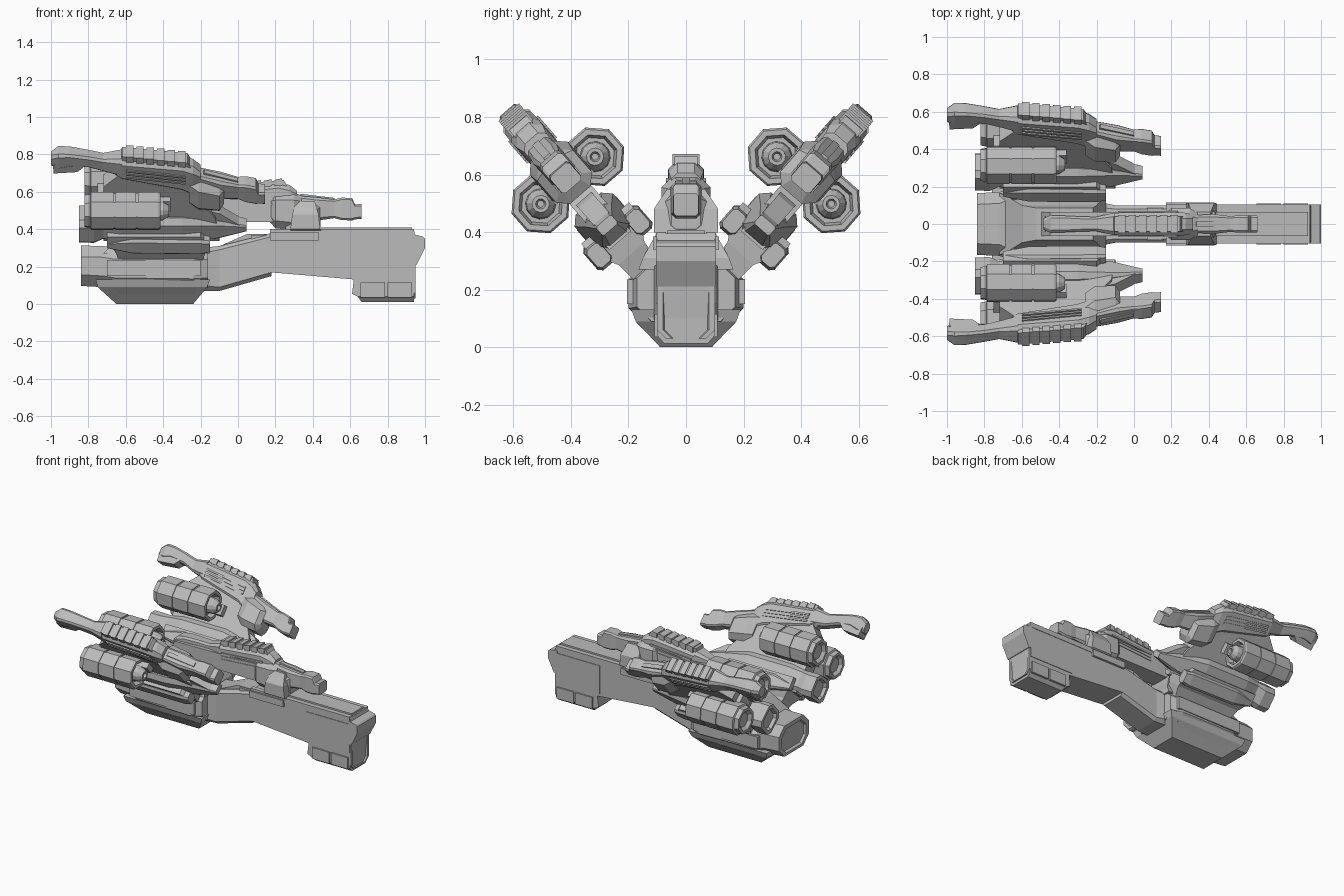
import bpy, bmesh, math

grey = bpy.data.materials.new("hull grey")
grey.diffuse_color = (0.5, 0.5, 0.5, 1)


# --- frames: map local (x, sideways v, outward t) to the world
def world(x, v, t):
    return (x, v, t)


def centre_arm(x, v, t):
    return (x + 0.515, v, t + 0.21 * (x + 0.44) - 0.035)


def side_arm(s):
    return lambda x, v, t: (x, s * (0.15 + 0.656 * t + 0.755 * v), 0.28 + 0.755 * t - 0.656 * v)


def finish(name, bm):
    bmesh.ops.recalc_face_normals(bm, faces=bm.faces)
    me = bpy.data.meshes.new(name)
    bm.to_mesh(me)
    bm.free()
    me.materials.append(grey)
    ob = bpy.data.objects.new(name, me)
    bpy.context.collection.objects.link(ob)
    return ob


def skin(name, rings):
    """Join rings of points into a closed solid."""
    bm = bmesh.new()
    rs = [[bm.verts.new(p) for p in r] for r in rings]
    n = len(rs[0])
    for a, b in zip(rs, rs[1:]):
        for i in range(n):
            bm.faces.new((a[i], a[(i + 1) % n], b[(i + 1) % n], b[i]))
    bm.faces.new(rs[0])
    bm.faces.new(rs[-1])
    return finish(name, bm)


def loft(name, sections, F=world, v=0.0):
    """Sections along x: (x, centre t, half width, half height, chamfer)."""
    rings = []
    for x, t, w, h, c in sections:
        pts = [(w, h - c), (w - c, h), (c - w, h), (-w, h - c),
               (-w, c - h), (c - w, -h), (w - c, -h), (w, c - h)]
        rings.append([F(x, v + a, t + b) for a, b in pts])
    return skin(name, rings)


def stack(name, layers, F=world):
    """Rectangles piled along t: (t, x0, x1, half width)."""
    return skin(name, [[F(x0, -w, t), F(x1, -w, t), F(x1, w, t), F(x0, w, t)] for t, x0, x1, w in layers])


def box(name, x0, x1, v0, v1, t0, t1, F=world):
    return skin(name, [[F(x, v0, t0), F(x, v1, t0), F(x, v1, t1), F(x, v0, t1)] for x in (x0, x1)])


def slab(name, profile, y0, y1, F=world):
    """Side profile (x, t) pulled across v."""
    return skin(name, [[F(x, y, t) for x, t in profile] for y in (y0, y1)])


def tube(name, stations, F, v, t, n=8):
    """Turned part: stations (x, radius)."""
    return skin(name, [[F(x, v + r * math.cos((i + .5) * 2 * math.pi / n),
                          t + r * math.sin((i + .5) * 2 * math.pi / n)) for i in range(n)]
                       for x, r in stations])


# --- rear hull with shallow exhaust, keel and panels
loft("rear_hull", [(-.825, .2, .125, .075, .04), (-.84, .2, .135, .085, .05), (-.84, .205, .165, .108, .06),
                   (-.72, .2, .17, .11, .06), (-.66, .19, .195, .11, .06), (-.24, .185, .2, .11, .06),
                   (-.16, .19, .17, .10, .05)])
stack("keel", [(.13, -.76, -.15, .19), (.09, -.75, -.165, .175), (.0, -.65, -.24, .09)])
for s, side in ((1, "left"), (-1, "right")):
    box("hull_panel_" + side, -.70, -.2, s * .18, s * .205, .15, .235)
    skin("keel_panel_" + side, [[(-.66, s * y, .085), (-.22, s * y, .085), (-.25, s * (y - .055), .03),
                                 (-.62, s * (y - .055), .03)] for y in (.15, .172)])
stack("rear_spine", [(.27, -.72, -.15, .165), (.31, -.68, -.15, .15), (.40, -.6, -.2, .10), (.45, -.52, -.22, .085)])

# --- neck
loft("neck", [(-.2, .185, .12, .115, .03), (-.1, .19, .10, .12, .02), (.18, .265, .10, .115, .02)])
slab("neck_fairing", [(-.12, .3), (.05, .375), (.18, .375), (.18, .3)], -.07, .07)
for s, side in ((1, "left"), (-1, "right")):
    box("neck_hatch_" + side, .07, .16, s * .06, s * .085, .31, .37)

# --- nose block with lip, top plates and side rails
slab("nose", [(.17, .17), (.17, .385), (.2, .395), (.94, .395), (.95, .36), (.95, .21), (.94, .1), (.64, .13)],
     -.1, .1)
slab("nose_brow", [(.93, .375), (.99, .36), (1.0, .35), (1.0, .30), (.955, .21), (.93, .21)], -.105, .105)
skin("nose_rim", [[(x, y, z) for y, z in ((-w, .22), (w, .22), (w, .06), (w - .03, .03), (.03 - w, .03), (-w, .06))]
                  for x, w in ((.93, .1), (.95, .1), (.95, .08), (.94, .075))])
box("nose_top_plate", .28, .93, -.065, .065, .39, .408)
for s, side in ((1, "left"), (-1, "right")):
    box("nose_rail_" + side, .17, .94, s * .07, s * .103, .365, .40)
    box("nose_front_panel_" + side, .60, .94, s * .09, s * .104, .15, .35)
    box("nose_side_block_" + side, .17, .43, s * .09, s * .115, .34, .385)
    for i in range(2):
        box("chin_panel_%s_%d" % (side, i), .655 + i * .145, .785 + i * .145, s * .08, s * .11, .035, .115)
stack("chin", [(.14, .62, .94, .1), (.055, .61, .94, .1), (.04, .64, .94, .1), (.012, .66, .94, .075)])


# --- weapon arm, shared by the centre and both sides
def arm(tag, F):
    loft("arm_tail_" + tag, [(-1.0, .66, .03, .035, .015), (-.96, .668, .047, .052, .015),
                             (-.9, .675, .045, .042, .012), (-.8, .66, .04, .037, .012),
                             (-.72, .635, .038, .042, .012), (-.62, .63, .06, .06, .02)], F)
    slab("arm_tail_hook_" + tag, [(-.99, .65), (-.985, .59), (-.86, .6), (-.82, .64)], -.042, .042, F)
    loft("arm_body_" + tag, [(-.68, .63, .035, .045, .015), (-.62, .615, .06, .075, .03),
                             (-.3, .56, .062, .095, .03), (-.24, .53, .06, .1, .03),
                             (-.2, .5, .05, .09, .02)], F)
    # ridge plate with teeth
    slab("arm_ridge_" + tag, [(-.63, .66), (-.62, .708), (-.27, .662), (-.24, .6)], -.04, .04, F)
    for i in range(6):
        x = -.6 + i * .056
        t = .705 - (i * .056 + .02) * .132
        box("ridge_tooth_%s_%d" % (tag, i), x, x + .04, -.047, .047, t - .03, t + .008, F)
    for s in (1, -1):
        for j in range(3):
            slab("arm_slat_%s_%d_%d" % (tag, s, j),
                 [(-.6, .635 - j * .022), (-.28, .59 - j * .022), (-.28, .578 - j * .022), (-.6, .623 - j * .022)],
                 s * .05, s * .069, F)
    # front block and gun
    loft("gun_block_" + tag, [(-.26, .46, .06, .09, .03), (-.21, .44, .088, .098, .04),
                              (-.1, .415, .082, .085, .035), (-.075, .43, .05, .06, .015)], F)
    loft("gun_" + tag, [(-.22, .5, .045, .07, .01), (-.09, .47, .053, .062, .015), (-.0, .452, .042, .05, .01),
                        (.04, .443, .046, .06, .01), (.095, .43, .046, .06, .01),
                        (.11, .412, .046, .04, .01), (.145, .408, .044, .04, .01)], F)
    slab("gun_fin_" + tag, [(-.22, .5), (-.18, .57), (.0, .51), (.0, .46)], -.014, .014, F)


arm("centre", centre_arm)
# centre arm mount: barrel and block on the nose
loft("centre_barrel", [(.17, .51, .06, .07, .03), (.2, .5, .085, .095, .04), (.3, .495, .085, .1, .04),
                       (.34, .49, .06, .09, .03)])
stack("centre_mount", [(.385, .28, .45, .09), (.40, .28, .44, .112), (.48, .29, .43, .112), (.55, .31, .41, .065)])
slab("centre_underside", [(-.5, .44), (-.45, .55), (.25, .56), (.25, .44), (.1, .44)], -.065, .065)

# --- both side wings
for s, side in ((1, "left"), (-1, "right")):
    F = side_arm(s)
    arm(side, F)
    # pylon flaring out from the hull, then spine up to the arm
    stack("pylon_" + side, [(-.06, -.62, -.2, .05), (.06, -.66, -.17, .06), (.15, -.7, -.16, .11),
                            (.2, -.7, -.2, .11)], F)
    slab("wing_spine_" + side, [(-.72, .12), (-.72, .5), (-.62, .6), (-.24, .55), (-.2, .4), (-.12, .28), (-.1, .12)],
         -.05, .05, F)
    # inner pod with wedge front
    loft("pod_" + side, [(-.83, .195, .055, .05, .02), (-.85, .195, .065, .06, .025), (-.85, .195, .088, .08, .03),
                         (-.77, .195, .09, .08, .03), (-.72, .205, .07, .07, .02), (-.62, .205, .088, .085, .03),
                         (-.3, .205, .088, .085, .03), (-.12, .19, .06, .065, .02), (.045, .19, .035, .02, .006)], F)
    slab("pod_fin_" + side, [(-.25, .25), (-.2, .33), (-.1, .3), (.03, .2)], -.035, .035, F)
    for k, v in (("outer", .125), ("inner", -.125)):
        tag = k + "_" + side
        # sponson hugging the pod
        loft("sponson_" + tag, [(-.7, .135, .02, .02, .006), (-.56, .135, .036, .05, .014),
                                (-.2, .13, .036, .05, .014), (-.15, .13, .03, .04, .012)], F, v * .72)
        # drum engine with bands and recessed ends
        R = .107
        st = [(-.80, .05), (-.82, .07), (-.82, .09), (-.79, .095), (-.785, R)]
        for a in (-.66, -.54):
            st += [(a - .006, R), (a - .006, R - .006), (a + .006, R - .006), (a + .006, R)]
        st += [(-.425, R), (-.415, .1), (-.415, .08), (-.45, .07)]
        tube("engine_" + tag, st, F, v, .397)
        tube("engine_core_" + tag, [(-.47, .055), (-.40, .05), (-.37, .03), (-.37, .018), (-.39, .012)],
             F, v, .397, 12)
        box("engine_strut_" + tag, -.75, -.45, 0, v * .6, .34, .45, F)
        box("engine_bracket_" + tag, -.46, -.36, v * .3, v * .7, .36, .43, F)
